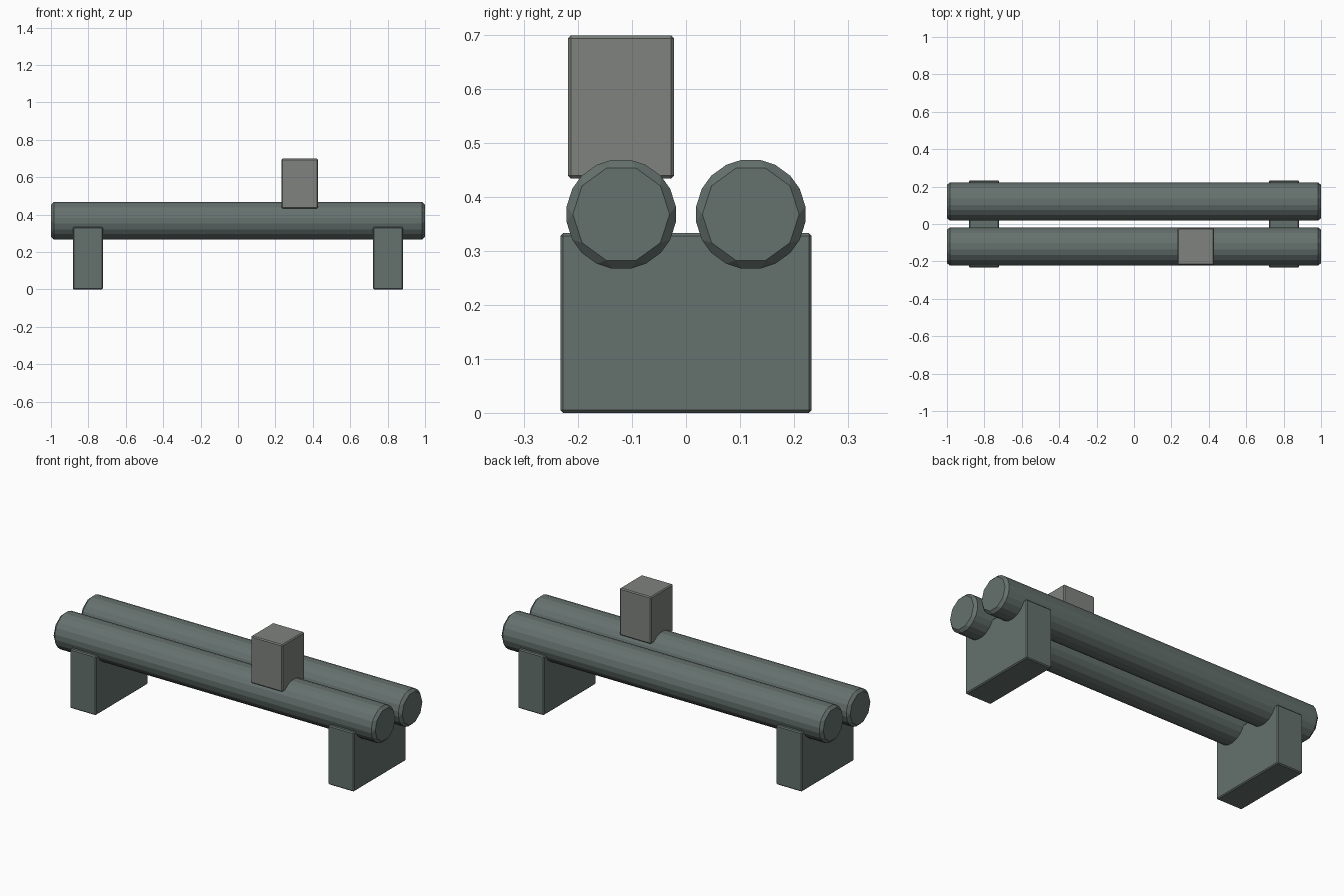
import bpy
import math

if "Cube" in bpy.data.objects:
    bpy.data.objects.remove(bpy.data.objects["Cube"])


def material(name, rgb):
    m = bpy.data.materials.new(name)
    m.diffuse_color = (*rgb, 1)
    m.use_nodes = True
    m.node_tree.nodes["Principled BSDF"].inputs["Base Color"].default_value = m.diffuse_color
    return m


def finish(obj, name, mat, width):
    obj.name = name
    obj.data.materials.append(mat)
    bev = obj.modifiers.new("Bevel", 'BEVEL')
    bev.width = width
    bev.segments = 1
    bev.limit_method = 'ANGLE'
    bev.angle_limit = math.radians(30)
    return obj


def box(name, lo, hi, mat):
    bpy.ops.mesh.primitive_cube_add(size=1)
    obj = bpy.context.object
    for v in obj.data.vertices:
        v.co = [l + (h - l) * (c + 0.5) for l, h, c in zip(lo, hi, v.co)]
    return finish(obj, name, mat, 0.0055)


def log(name, y, z, mat):
    # ten-sided bar along x; the bevel doubles it to twenty sides
    n, r = 10, 0.106
    verts = [(x, y + r * math.cos(math.tau * i / n), z + r * math.sin(math.tau * i / n))
             for x in (-1, 1) for i in range(n)]
    faces = [tuple(reversed(range(n))), tuple(range(n, 2 * n))]
    faces += [(i, (i + 1) % n, n + (i + 1) % n, n + i) for i in range(n)]
    mesh = bpy.data.meshes.new(name)
    mesh.from_pydata(verts, [], faces)
    obj = bpy.data.objects.new(name, mesh)
    bpy.context.collection.objects.link(obj)
    return finish(obj, name, mat, 0.0155)


dark = material("dark_grey_green", (0.13, 0.165, 0.155))
grey = material("warm_grey", (0.21, 0.225, 0.205))

# Twin rails
log("front_rail", -0.12, 0.368, dark)
log("back_rail", 0.12, 0.368, dark)

# Support blocks
box("left_support", (-0.883, -0.233, 0), (-0.722, 0.233, 0.333), dark)
box("right_support", (0.722, -0.233, 0), (0.883, 0.233, 0.333), dark)

# Block standing on the front rail
box("top_block", (0.233, -0.219, 0.434), (0.429, -0.022, 0.699), grey)
